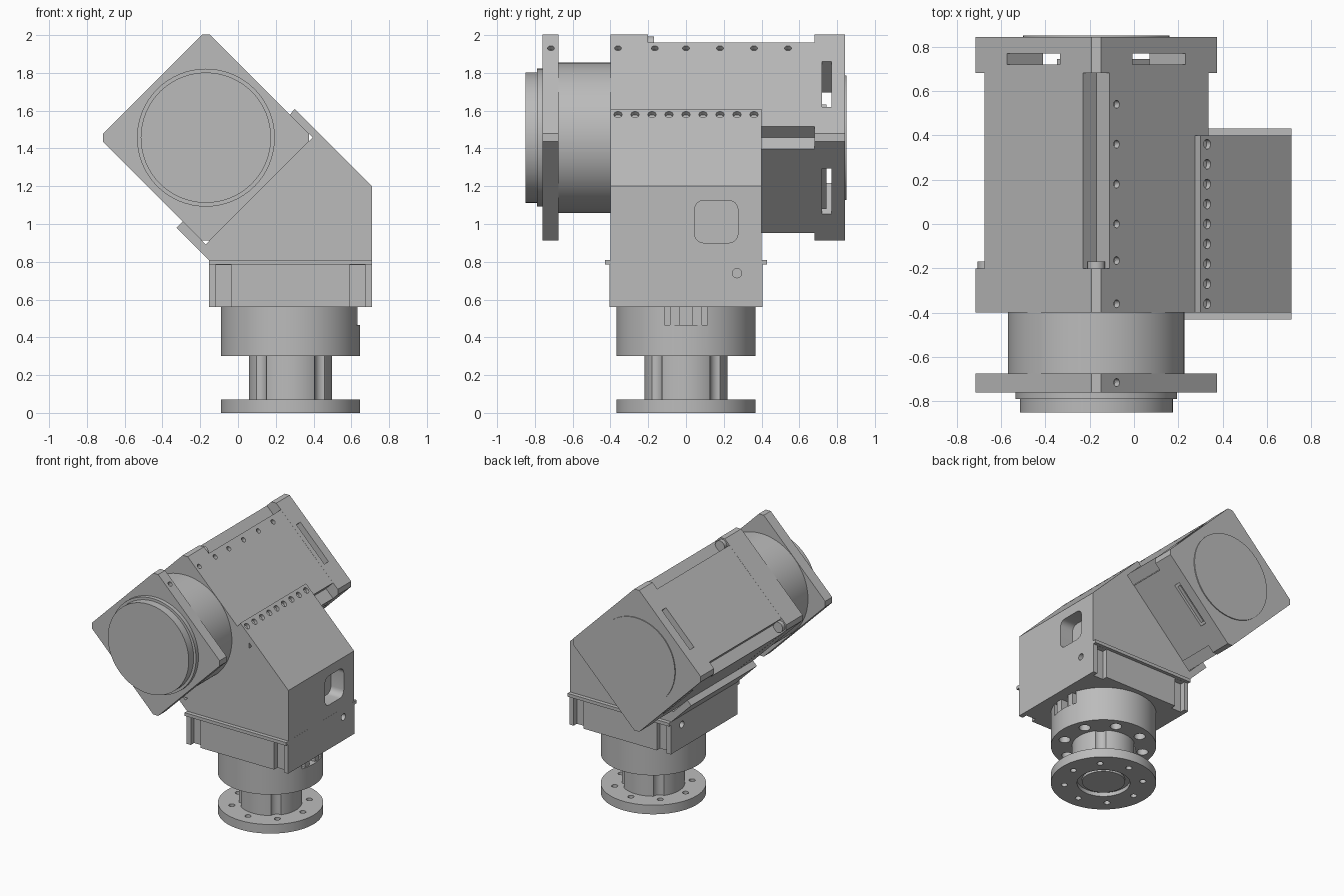
import bpy, bmesh, math
from mathutils import Matrix, Vector

if "Cube" in bpy.data.objects:
    bpy.data.objects.remove(bpy.data.objects["Cube"])

metal = bpy.data.materials.new("grey metal")
metal.use_nodes = True
GREY = (0.5, 0.5, 0.5, 1)
metal.diffuse_color = GREY
metal.node_tree.nodes["Principled BSDF"].inputs["Base Color"].default_value = GREY

X, Y, Z = Vector((1, 0, 0)), Vector((0, 1, 0)), Vector((0, 0, 1))
ARM = Vector((-0.17, 0, 1.457))     # axis of the tilted housing
BASE = Vector((0.278, 0, 0))        # axis of the base
QUARTERS = [k * math.pi / 2 for k in range(4)]


def frame(origin, u, v, w):
    m = Matrix((u, v, w)).transposed().to_4x4()
    m.translation = origin
    return m


ARM_F = frame(ARM, X, Z, Y)
SIDE_F = frame(Vector(), X, Z, Y)
BASE_F = frame(BASE, X, Y, Z)
RIGHT_F = frame(Vector(), Y, Z, X)


def prism(name, pts, lo, hi, f):
    """Extrude a 2D outline along the third axis of a frame."""
    bm = bmesh.new()
    face = bm.faces.new([bm.verts.new((p[0], p[1], lo)) for p in pts])
    ext = bmesh.ops.extrude_face_region(bm, geom=[face])
    verts = [g for g in ext["geom"] if isinstance(g, bmesh.types.BMVert)]
    bmesh.ops.translate(bm, verts=verts, vec=(0, 0, hi - lo))
    bm.transform(f)
    bmesh.ops.recalc_face_normals(bm, faces=bm.faces)
    mesh = bpy.data.meshes.new(name)
    bm.to_mesh(mesh)
    bm.free()
    mesh.materials.append(metal)
    ob = bpy.data.objects.new(name, mesh)
    bpy.context.collection.objects.link(ob)
    return ob


def circle(r, u=0, v=0, n=64):
    return [(u + r * math.cos(2 * math.pi * i / n), v + r * math.sin(2 * math.pi * i / n)) for i in range(n)]


def rect(u0, u1, v0, v1):
    return [(u0, v0), (u1, v0), (u1, v1), (u0, v1)]


def rounded(u0, u1, v0, v1, r):
    pts = []
    corners = ((u1 - r, v1 - r), (u0 + r, v1 - r), (u0 + r, v0 + r), (u1 - r, v0 + r))
    for a, (cu, cv) in zip(QUARTERS, corners):
        for i in range(7):
            t = a + i * math.pi / 12
            pts.append((cu + r * math.cos(t), cv + r * math.sin(t)))
    return pts


def spin(pts):
    return [(u * math.cos(a) - v * math.sin(a), u * math.sin(a) + v * math.cos(a))
            for a in QUARTERS for u, v in pts]


def ring_holes(f, radius, r, lo, hi, count=8, start=0):
    angles = [start + 2 * math.pi * k / count for k in range(count)]
    return [prism("cutter", circle(r, radius * math.cos(a), radius * math.sin(a), 20), lo, hi, f) for a in angles]


def side_hole(angle, s, y, r=0.018, dist=0.40):
    """Small blind hole in one sloping face of the housing."""
    a = math.radians(angle)
    n = Vector((math.cos(a), 0, math.sin(a)))
    t = Vector((-math.sin(a), 0, math.cos(a)))
    return prism("cutter", circle(r, 0, 0, 16), dist - 0.03, dist + 0.02, frame(ARM + t * s + Y * y, t, Y, n))


def cut(ob, cutters):
    bpy.ops.object.select_all(action="DESELECT")
    for c in cutters:
        c.select_set(True)
    bpy.context.view_layer.objects.active = cutters[0]
    if len(cutters) > 1:
        bpy.ops.object.join()
    tool = cutters[0]
    mod = ob.modifiers.new("cut", "BOOLEAN")
    mod.operation, mod.solver, mod.use_self = "DIFFERENCE", "EXACT", True
    mod.object = tool
    bpy.context.view_layer.objects.active = ob
    bpy.ops.object.modifier_apply(modifier=mod.name)
    bpy.data.objects.remove(tool)


# Tilted square housing
plate = spin([(0.545, -0.021), (0.545, 0.021)])
grooved = spin([(0.505, -0.06), (0.445, 0), (0.505, 0.06)])
FACES = (45, 135, 225, 315)

front_block = prism("housing_front_block", plate, -0.40, -0.20, ARM_F)
cut(front_block, [side_hole(a, s, -0.36) for a in FACES for s in (-0.27, 0.27)])
housing = prism("housing_body", grooved, -0.20, 0.68, ARM_F)
cut(housing, [side_hole(45, 0.27, -0.18 + 0.18 * k) for k in range(1, 5)]
    + [side_hole(45, 0.27, -0.165), side_hole(45, -0.27, 0.54)])
prism("housing_rear_step", plate, 0.68, 0.72, ARM_F)
for k, (u, v) in enumerate(((1, 0), (0, 1), (-1, 0), (0, -1))):
    # Corner spacers leave open slots in front of the back plate
    t = Vector((-v, u))
    out = Vector((u, v))
    pts = [out * 0.545 - t * 0.021, out * 0.545 + t * 0.021, out * 0.403 + t * 0.163,
           out * 0.24, out * 0.403 - t * 0.163]
    prism(f"rear_spacer_{k}", pts, 0.72, 0.77, ARM_F)
    prism(f"groove_screw_{k}", circle(0.04, u * 0.495, v * 0.495, 24), -0.20, -0.17, ARM_F)
diagonal = frame(ARM, (X - Z).normalized(), (X + Z).normalized(), Y)
prism("inner_bar", rect(-0.1, 0.38, -0.15, 0.15), 0.72, 0.745, diagonal)

# Back plate with bearing ring
back_plate = prism("back_plate", plate, 0.77, 0.843, ARM_F)
cut(back_plate, [prism("cutter", circle(0.24), 0.7, 0.9, ARM_F)]
    + ring_holes(ARM_F, 0.285, 0.022, 0.80, 0.9) + ring_holes(ARM_F, 0.505, 0.045, 0.80, 0.9, 4))
back_ring = prism("back_ring", circle(0.33), 0.84, 0.85, ARM_F)
cut(back_ring, [prism("cutter", circle(0.24), 0.8, 0.9, ARM_F)] + ring_holes(ARM_F, 0.285, 0.022, 0.8, 0.9))

# Front drum, square flange and output hub
prism("front_drum", circle(0.398, n=96), -0.68, -0.40, ARM_F)
flange = prism("front_flange", plate, -0.76, -0.675, ARM_F)
cut(flange, ring_holes(ARM_F, 0.505, 0.02, -0.8, -0.73, 4)
    + [side_hole(a, s, -0.715) for a in FACES for s in (-0.27, 0.27)])
prism("hub_collar", circle(0.365), -0.79, -0.76, ARM_F)
hub = prism("output_hub", circle(0.345), -0.85, -0.785, ARM_F)
cut(hub, [prism("cutter", circle(0.185), -0.9, -0.795, ARM_F)] + ring_holes(ARM_F, 0.255, 0.025, -0.9, -0.80))
prism("output_shaft", circle(0.058, n=32), -0.85, -0.78, ARM_F)

# Cradle bracket holding the housing
bracket = prism("cradle_bracket", [(-0.325, 0.98), (-0.155, 0.81), (0.71, 0.81), (0.71, 1.20), (0.30, 1.61),
                                   (0.275, 1.578), (0.396, 1.457), (-0.17, 0.891), (-0.292, 1.013)],
                -0.40, 0.40, SIDE_F)
slope_f = frame(Vector((0, 0, 0.93)), (X + Z).normalized(), Y, (Z - X).normalized())
rim_n = (X + Z).normalized()
rim = [prism("cutter", circle(0.022, 0, 0, 20), -0.025, 0.03,
             frame(Vector((0.33, 0.09 * k, 1.58)), (X - Z).normalized(), Y, rim_n)) for k in range(-4, 5)]
cut(bracket, [prism("cutter", [(-0.03, 0.90), (0.63, 0.90), (0.63, 1.17), (0.435, 1.365)], -0.6, 0.6, SIDE_F)])
cut(bracket, [prism("cutter", rounded(s - 0.115, s + 0.115, 0.90, 1.125, 0.05), 0.6, 0.8, RIGHT_F)
              for s in (-0.16, 0.16)] + rim)
cut(bracket, [prism("cutter", rounded(0.08, 0.48, -0.28, 0.28, 0.06), -0.02, 0.2, slope_f)])
cut(bracket, [prism("cutter", rounded(-0.16, 0.22, -0.28, 0.28, 0.06), 0.75, 0.95, BASE_F)])

# Square base block with lip and corner grooves
prism("base_lip", rect(-0.4325, 0.4325, -0.43, 0.43), 0.785, 0.81, BASE_F)
block = prism("base_block", rect(-0.4325, 0.4325, -0.405, 0.405), 0.56, 0.785, BASE_F)
cutters = []
for sx in (-1, 1):
    for sy in (-1, 1):
        u, v = sx * 0.355, sy * 0.405
        cutters.append(prism("cutter", rect(u - 0.042, u + 0.042, v - 0.04, v + 0.04), 0.5, 0.784, BASE_F))
        cutters.append(prism("cutter", circle(0.025, BASE.x + sx * 0.27, 0.74, 20),
                             sy * 0.37, sy * 0.45, SIDE_F))
        cutters.append(prism("cutter", circle(0.025, sy * 0.27, 0.74, 20),
                             BASE.x + sx * 0.40, BASE.x + sx * 0.46, RIGHT_F))
cut(block, cutters)

# Round pedestal: drum, fluted neck and mounting disc
drum = prism("pedestal_drum", circle(0.368, n=96), 0.30, 0.56, BASE_F)
cut(drum, [prism("cutter", rect(0.30, 0.45, -0.115, 0.115), 0.465, 0.6, BASE_F)]
    + ring_holes(BASE_F, 0.285, 0.04, 0.2, 0.36, 8, math.pi / 8))
for s in (-0.06, 0.06):
    prism("connector_post", rect(0.29, 0.355, s - 0.025, s + 0.025), 0.465, 0.56, BASE_F)
neck = prism("pedestal_neck", circle(0.22), 0.06, 0.31, BASE_F)
cut(neck, ring_holes(BASE_F, 0.25, 0.05, 0.0, 0.4, 4, math.pi / 4))
disc = prism("mounting_disc", circle(0.368, n=96), 0, 0.07, BASE_F)
cut(disc, [prism("cutter", circle(0.185), -0.1, 0.03, BASE_F)] + ring_holes(BASE_F, 0.275, 0.022, -0.1, 0.2))
prism("disc_centre_cap", circle(0.15), 0.01, 0.05, BASE_F)

# Smooth the round walls and keep hard edges
bpy.ops.object.select_all(action="DESELECT")
for ob in bpy.context.collection.objects:
    if ob.type == "MESH":
        ob.select_set(True)
        bpy.context.view_layer.objects.active = ob
bpy.ops.object.shade_smooth_by_angle(angle=math.radians(30))
